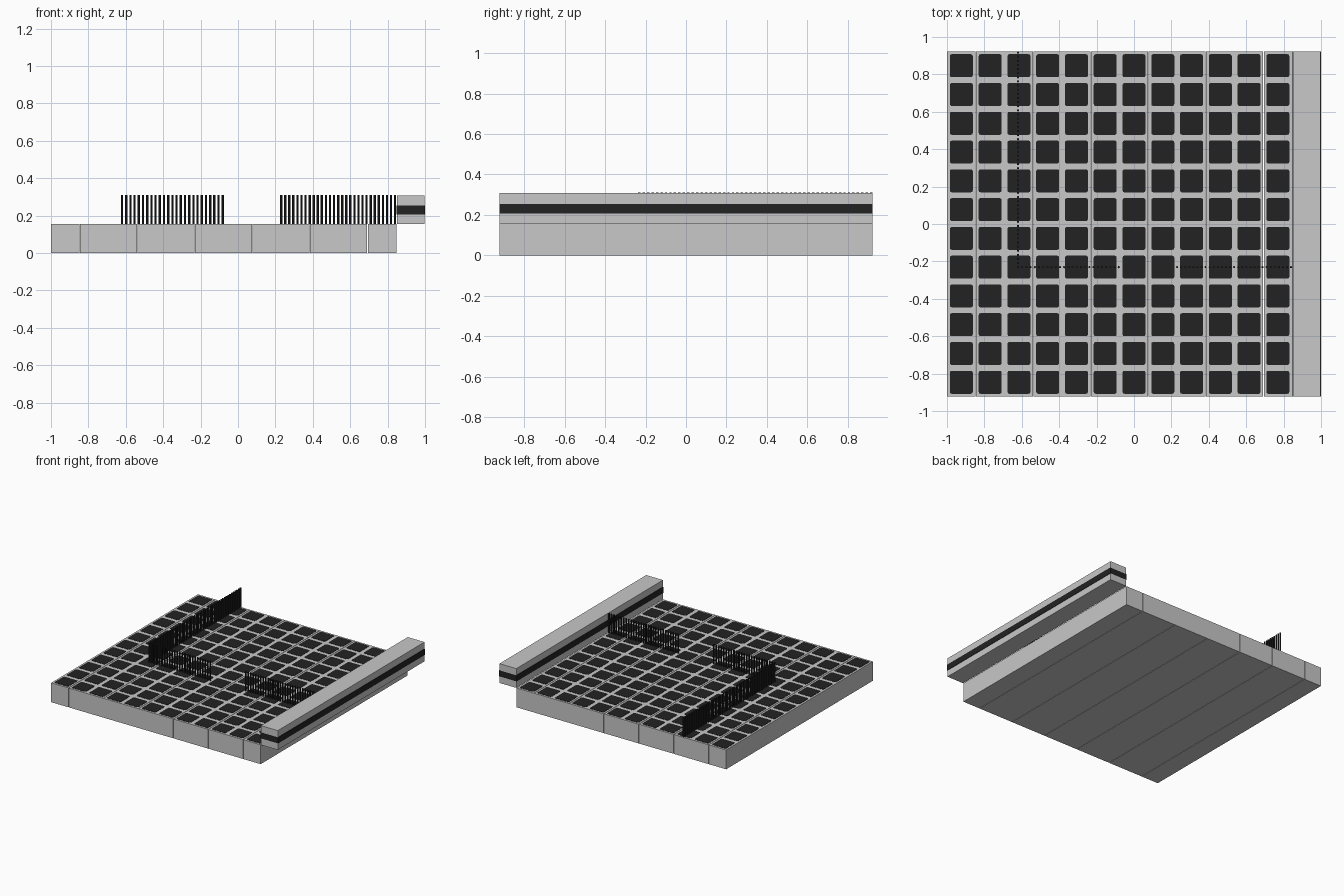
import bpy, bmesh
from mathutils import Matrix, Vector

if "Cube" in bpy.data.objects:
    bpy.data.objects.remove(bpy.data.objects["Cube"])

U = 2 / 13            # one grid unit
X0, Y0 = -1.0, -6 * U  # corner of the layout


def material(name, v):
    m = bpy.data.materials.new(name)
    m.diffuse_color = (v, v, v, 1)
    m.use_nodes = True
    m.node_tree.nodes["Principled BSDF"].inputs["Base Color"].default_value = m.diffuse_color
    return m


GREY = material("light grey", 0.58)
BLACK = material("near black", 0.016)


def add_box(bm, lo, hi):
    lo, hi = Vector(lo), Vector(hi)
    size = hi - lo
    mat = Matrix.Translation((lo + hi) / 2) @ Matrix.Diagonal((*size, 1))
    return bmesh.ops.create_cube(bm, size=1, matrix=mat)["verts"]


def finish(bm, name, mat):
    me = bpy.data.meshes.new(name)
    bm.to_mesh(me)
    bm.free()
    me.materials.append(mat)
    ob = bpy.data.objects.new(name, me)
    bpy.context.collection.objects.link(ob)
    return ob


# floor planks, half-width ones at both ends
edges = [0, 1, 3, 5, 7, 9, 11, 12]
GAP = 0.0015
for i, (a, b) in enumerate(zip(edges, edges[1:])):
    bm = bmesh.new()
    xa = X0 + a * U + (GAP if a > 0 else 0)
    xb = X0 + b * U - (GAP if b < 12 else 0)
    add_box(bm, (xa, Y0, 0), (xb, -Y0, U))
    finish(bm, f"floor_plank_{i + 1}", GREY)

# dark floor tiles with rounded corners
bm = bmesh.new()
H = 0.0615
for i in range(12):
    for j in range(12):
        x, y = X0 + (i + 0.5) * U, Y0 + (j + 0.5) * U
        add_box(bm, (x - H, y - H, U - 0.001), (x + H, y + H, U + 0.002))
corners = [e for e in bm.edges
           if abs(e.verts[0].co.z - e.verts[1].co.z) > 0.001]
bmesh.ops.bevel(bm, geom=corners, offset=0.01, segments=2, profile=0.5,
                affect='EDGES')
finish(bm, "floor_tiles", BLACK)

# side beam: two grey halves with a slightly proud dark band between
bm = bmesh.new()
for z0, z1 in ((U, 0.206), (0.254, 2 * U)):
    add_box(bm, (X0 + 12 * U + 0.003, Y0, z0), (0.997, -Y0, z1))
finish(bm, "side_beam", GREY)
bm = bmesh.new()
add_box(bm, (X0 + 12 * U, Y0, 0.206), (1.0, -Y0, 0.254))
finish(bm, "side_beam_band", BLACK)


# rows of thin upright bars
def bar_row(name, start, end, per_unit=7):
    start, end = Vector(start), Vector(end)
    n = round((end - start).length * per_unit)
    bm = bmesh.new()
    for k in range(n + 1):
        p = start.lerp(end, k / n) * U
        bmesh.ops.create_cone(
            bm, cap_ends=True, segments=8, radius1=0.006, radius2=0.006,
            depth=U + 0.002,
            matrix=Matrix.Translation((X0 + p.x, Y0 + p.y, 1.5 * U + 0.001)))
    finish(bm, name, BLACK)


bar_row("bars_front_left", (2.47, 4.5), (5.97, 4.5))
bar_row("bars_front_right", (8.0, 4.5), (11.96, 4.5))
bar_row("bars_side", (2.47, 4.64), (2.47, 11.96))
